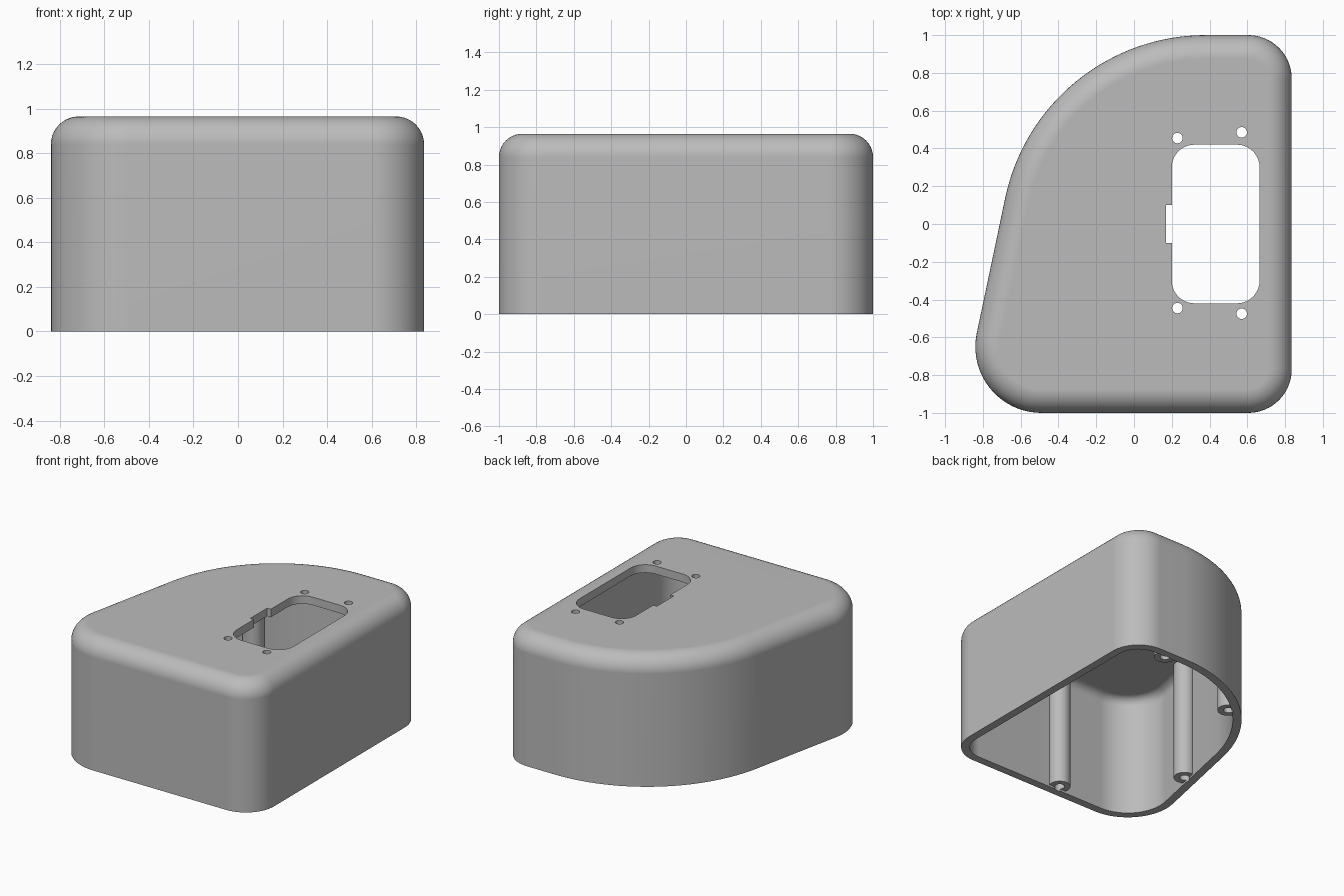
import bpy, bmesh, math

if "Cube" in bpy.data.objects:
    bpy.data.objects.remove(bpy.data.objects["Cube"])

HEIGHT, FILLET, WALL = 0.965, 0.125, 0.06
# Corner circles of the outline: centre x, centre y, radius
FR, BR = (0.605, -0.77, 0.23), (0.605, 0.77, 0.23)
BIG, FL = (0.38, -0.085, 1.085), (-0.49, -0.65, 0.35)

# Direction of the slanted side, tangent to both left circles
dx, dy = BIG[0] - FL[0], BIG[1] - FL[1]
SLANT = math.degrees(math.atan2(dy, dx) + math.acos((FL[2] - BIG[2]) / math.hypot(dx, dy)))


def arc(circle, a0, a1, n, inset=0.0):
    x, y, r = circle
    angles = [math.radians(a0 + (a1 - a0) * i / n) for i in range(n + 1)]
    return [(x + (r - inset) * math.cos(a), y + (r - inset) * math.sin(a)) for a in angles]


def outline(inset):
    return (arc(FR, -90, 0, 16, inset) + arc(BR, 0, 90, 16, inset)
            + arc(BIG, 90, SLANT, 32, inset) + arc(FL, SLANT, 270, 20, inset))


def loft(name, rings):
    """Solid through equal-length rings given as (points, z)."""
    bm = bmesh.new()
    loops = [[bm.verts.new((x, y, z)) for x, y in pts] for pts, z in rings]
    n = len(loops[0])
    for a, b in zip(loops, loops[1:]):
        for i in range(n):
            j = (i + 1) % n
            bm.faces.new((a[i], a[j], b[j], b[i]))
    bm.faces.new(loops[0][::-1])
    bm.faces.new(loops[-1])
    mesh = bpy.data.meshes.new(name)
    bm.to_mesh(mesh)
    bm.free()
    obj = bpy.data.objects.new(name, mesh)
    bpy.context.collection.objects.link(obj)
    return obj


def domed_block(name, inset, bottom, top, fillet, steps=10):
    rings = [(outline(inset), bottom)]
    for i in range(steps + 1):
        a = math.pi / 2 * i / steps
        rings.append((outline(inset + fillet * (1 - math.cos(a))),
                      top - fillet + fillet * math.sin(a)))
    return loft(name, rings)


def cylinder(name, x, y, r, z0, z1, n=32):
    pts = arc((x, y, r), 0, 360, n)[:-1]
    return loft(name, [(pts, z0), (pts, z1)])


def cut(target, cutter):
    cutter.hide_render = True
    mod = target.modifiers.new("cut", "BOOLEAN")
    mod.operation, mod.solver, mod.object = "DIFFERENCE", "EXACT", cutter
    bpy.context.view_layer.objects.active = target
    bpy.ops.object.modifier_apply(modifier=mod.name)
    bpy.data.objects.remove(cutter)


# Outer housing and the cavity inside it
housing = domed_block("housing", 0, 0, HEIGHT, FILLET)
cavity = domed_block("cavity", WALL, -0.1, HEIGHT - WALL, FILLET - WALL)

# Screw posts stay standing in the cavity, merged with the walls
posts = [(-0.10, -0.915), (-0.68, -0.27), (-0.315, 0.634), (0.49, 0.915)]
for x, y in posts:
    cut(cavity, cylinder("post", x, y, 0.075, 0.015, 1.1))
cut(housing, cavity)
for x, y in posts:
    cut(housing, cylinder("post_hole", x, y, 0.034, -0.1, 0.4, 20))

# Rounded window in the top
x0, x1, h, r = 0.2, 0.665, 0.42, 0.12
window = (arc((x1 - r, r - h, r), -90, 0, 10) + arc((x1 - r, h - r, r), 0, 90, 10)
          + arc((x0 + r, h - r, r), 90, 180, 10) + arc((x0 + r, r - h, r), 180, 270, 10))
cut(housing, loft("window", [(window, 0.8), (window, 1.1)]))

# Notch beside the window
notch = [(0.17, -0.1), (0.25, -0.1), (0.25, 0.1), (0.17, 0.1)]
cut(housing, loft("notch", [(notch, 0.8), (notch, 1.1)]))

# Mounting holes around the window
for x, y in [(0.23, 0.455), (0.57, 0.485), (0.23, -0.445), (0.57, -0.475)]:
    cut(housing, cylinder("mount_hole", x, y, 0.028, 0.8, 1.1, 24))

# Finish
grey = bpy.data.materials.new("light_grey")
grey.diffuse_color = (0.5, 0.5, 0.5, 1)
grey.use_nodes = True
grey.node_tree.nodes["Principled BSDF"].inputs["Base Color"].default_value = grey.diffuse_color
housing.data.materials.clear()
housing.data.materials.append(grey)
for p in housing.data.polygons:
    p.material_index = 0
bpy.ops.object.select_all(action="DESELECT")
housing.select_set(True)
bpy.context.view_layer.objects.active = housing
bpy.ops.object.shade_smooth_by_angle(angle=math.radians(30))
weighted = housing.modifiers.new("weighted_normals", "WEIGHTED_NORMAL")
weighted.keep_sharp = True
